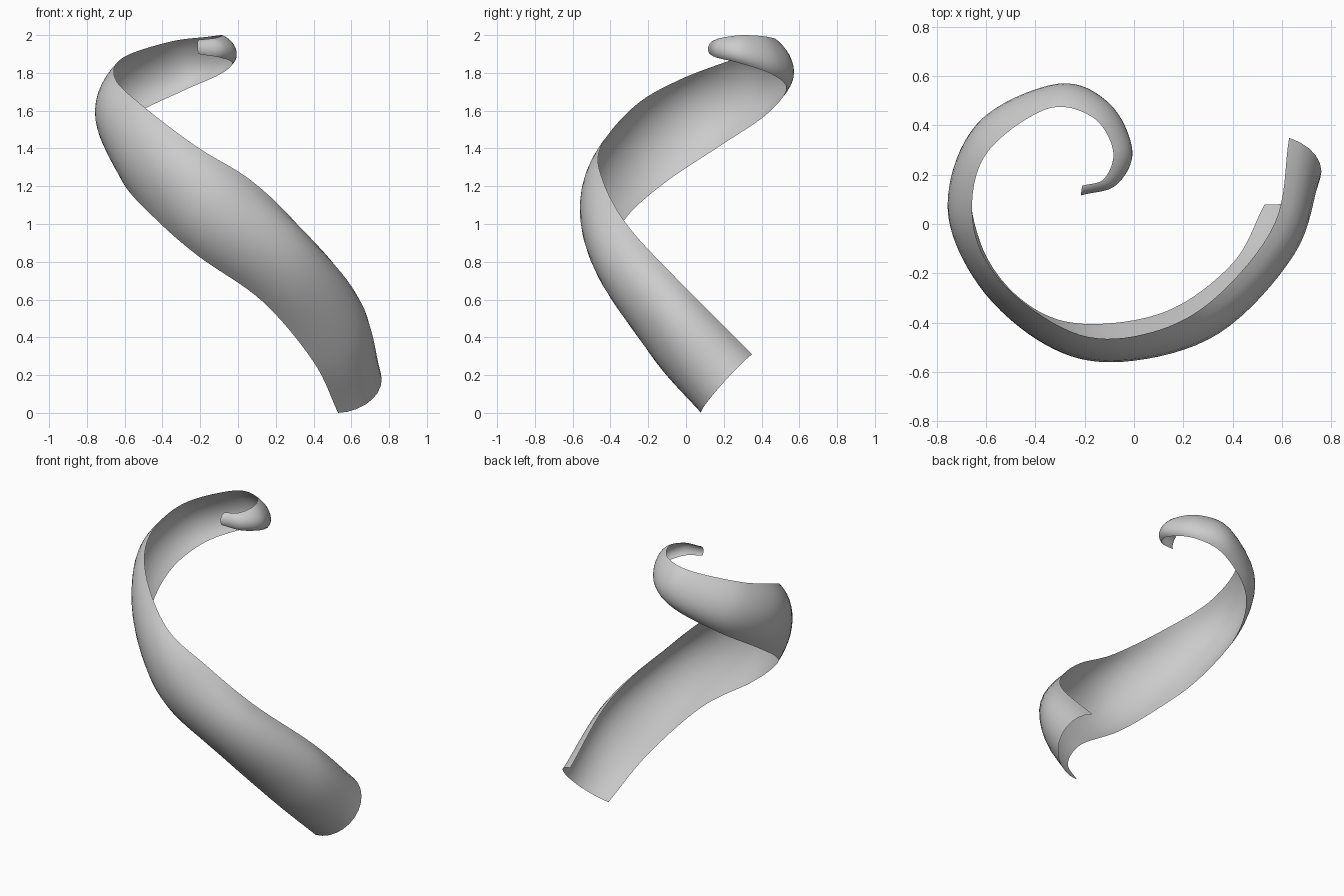
import bpy, bmesh, math
from mathutils import Vector

if "Cube" in bpy.data.objects:
    bpy.data.objects.remove(bpy.data.objects["Cube"])

# Cross-sections along the spiral: (upper edge, outermost bulge, lower edge)
SECTIONS = [
    ((.63, .35, .31), (.755, .18, .14), (.53, .08, 0)),
    ((.57, 0, .66), (.638, -.141, .47), (.40, -.16, .27)),
    ((.33, -.30, .98), (.325, -.455, .79), (.13, -.355, .59)),
    ((.07, -.44, 1.23), (-.07, -.56, 1.03), (-.21, -.405, .83)),
    ((-.22, -.45, 1.41), (-.36, -.49, 1.23), (-.44, -.32, 1.03)),
    ((-.51, -.265, 1.63), (-.63, -.25, 1.43), (-.61, -.11, 1.22)),
    ((-.65, -.02, 1.77), (-.757, .07, 1.6), (-.665, .19, 1.42)),
    ((-.61, .27, 1.88), (-.64, .40, 1.73), (-.55, .42, 1.575)),
    ((-.36, .465, 1.965), (-.32, .565, 1.83), (-.28, .53, 1.71)),
    ((-.17, .435, 1.99), (-.11, .49, 1.88), (-.10, .46, 1.79)),
    ((-.085, .30, 2.0), (-.012, .30, 1.925), (-.03, .29, 1.85)),
    ((-.12, .185, 1.985), (-.075, .16, 1.94), (-.09, .165, 1.88)),
    ((-.21, .155, 1.975), (-.215, .12, 1.945), (-.21, .125, 1.90)),
]
STEPS, ACROSS = 8, 12


def smooth_curve(points):
    """Catmull-Rom curve through the points."""
    p = [Vector(q) for q in points]
    p = [2 * p[0] - p[1]] + p + [2 * p[-1] - p[-2]]
    out = []
    for i in range(1, len(p) - 2):
        a, b, c, d = p[i - 1:i + 3]
        for k in range(STEPS):
            t = k / STEPS
            out.append(0.5 * (2 * b + (c - a) * t + (2 * a - 5 * b + 4 * c - d) * t * t
                              + (3 * b - a - 3 * c + d) * t ** 3))
    return out + [p[-2]]


def arc(upper, mid, lower):
    """Round arc from the upper to the lower edge through the bulge."""
    centre, half = (upper + lower) / 2, (lower - upper) / 2
    bulge = mid - centre
    a = 2 * math.atan(bulge.length / half.length)
    for j in range(ACROSS + 1):
        f = a * (2 * j / ACROSS - 1)
        yield (centre + bulge * (math.cos(f) - math.cos(a)) / (1 - math.cos(a))
               + half * math.sin(f) / math.sin(a))


# Spiral ribbon skinned between neighbouring arcs
bm = bmesh.new()
rails = [smooth_curve(rail) for rail in zip(*SECTIONS)]
rows = [[bm.verts.new(v) for v in arc(*s)] for s in zip(*rails)]
for r0, r1 in zip(rows, rows[1:]):
    for j in range(ACROSS):
        bm.faces.new((r0[j], r0[j + 1], r1[j + 1], r1[j]))
for f in bm.faces:
    f.smooth = True
bm.normal_update()
# Make the bulging side the outside
first = bm.faces[:][ACROSS // 2]
if first.normal.dot(Vector((1, 0, 0))) < 0:
    bmesh.ops.reverse_faces(bm, faces=bm.faces[:])
mesh = bpy.data.meshes.new("spiral_ribbon")
bm.to_mesh(mesh)
bm.free()
ribbon = bpy.data.objects.new("spiral_ribbon", mesh)
bpy.context.collection.objects.link(ribbon)
